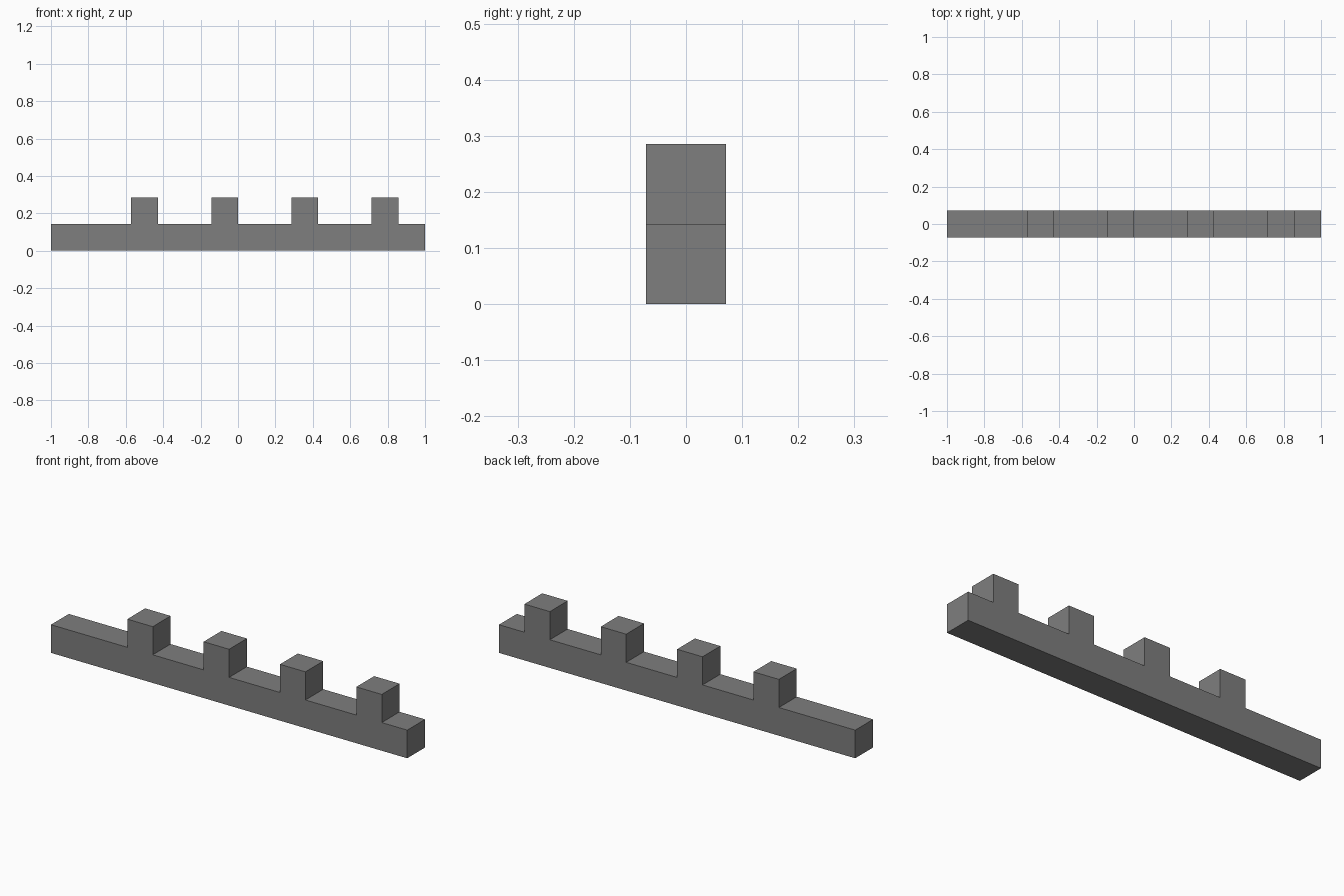
import bpy
import bmesh

cube = bpy.data.objects.get("Cube")
if cube:
    bpy.data.objects.remove(cube, do_unlink=True)

# Square unit: the bar is fourteen units long, one wide and one tall
LENGTH_UNITS = 14
U = 2 / LENGTH_UNITS
TEETH = (3, 6, 9, 12)

# Plain grey
grey = bpy.data.materials.new("grey")
grey.use_nodes = True
colour = (0.21, 0.21, 0.21, 1)
grey.diffuse_color = colour
grey.node_tree.nodes["Principled BSDF"].inputs["Base Color"].default_value = colour

# Side profile: flat bar with square teeth along its top edge
profile = [(LENGTH_UNITS, 1), (LENGTH_UNITS, 0), (0, 0), (0, 1)]
for t in TEETH:
    profile += [(t, 1), (t, 2), (t + 1, 2), (t + 1, 1)]

# Extrude the profile through the depth of the bar
bm = bmesh.new()
face = bm.faces.new([bm.verts.new((x * U - 1, -U / 2, z * U)) for x, z in profile])
result = bmesh.ops.extrude_face_region(bm, geom=[face])
back = [v for v in result["geom"] if isinstance(v, bmesh.types.BMVert)]
bmesh.ops.translate(bm, verts=back, vec=(0, U, 0))
bmesh.ops.recalc_face_normals(bm, faces=bm.faces)

mesh = bpy.data.meshes.new("toothed_bar")
bm.to_mesh(mesh)
bm.free()
mesh.materials.append(grey)
bar = bpy.data.objects.new("toothed_bar", mesh)
bpy.context.collection.objects.link(bar)
